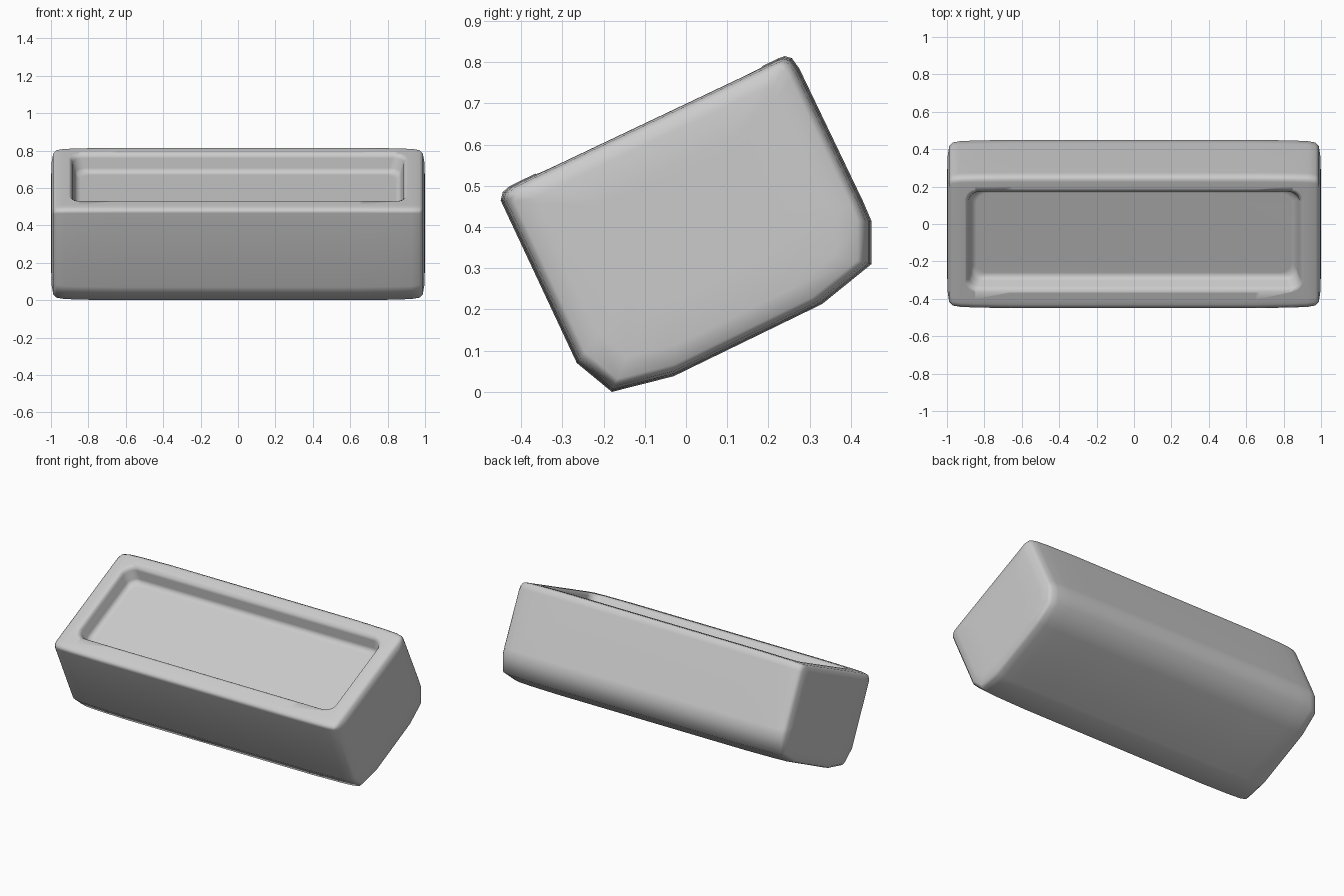
import bpy, bmesh, math
from mathutils import Vector, Matrix

if "Cube" in bpy.data.objects:
    bpy.data.objects.remove(bpy.data.objects["Cube"])


def loft(name, rings):
    """Skin a list of equal-length point rings and cap both ends."""
    bm = bmesh.new()
    rows = [[bm.verts.new(p) for p in ring] for ring in rings]
    n = len(rows[0])
    for a, b in zip(rows, rows[1:]):
        for i in range(n):
            j = (i + 1) % n
            bm.faces.new((a[i], a[j], b[j], b[i]))
    bm.faces.new(rows[0])
    bm.faces.new(rows[-1])
    bmesh.ops.recalc_face_normals(bm, faces=bm.faces)
    for f in bm.faces:
        f.smooth = True
    me = bpy.data.meshes.new(name)
    bm.to_mesh(me)
    bm.free()
    ob = bpy.data.objects.new(name, me)
    bpy.context.collection.objects.link(ob)
    return ob


def rounded_rect(hx, hy, r, z, steps=6):
    pts = []
    for k, (sx, sy) in enumerate([(1, 1), (-1, 1), (-1, -1), (1, -1)]):
        for i in range(steps + 1):
            a = math.pi / 2 * (k + i / steps)
            pts.append(Vector((sx * (hx - r) + r * math.cos(a),
                               sy * (hy - r) + r * math.sin(a), z)))
    return pts


# tilted block: side outline (y, z) lofted along x with softly bulging ends
outline = [(-0.45, 0.465), (-0.445, 0.485), (-0.43, 0.498), (-0.405, 0.511),
           (0.20, 0.798), (0.225, 0.81), (0.24, 0.815), (0.257, 0.81),
           (0.275, 0.785), (0.43, 0.462), (0.45, 0.415), (0.45, 0.31),
           (0.33, 0.213), (-0.03, 0.038), (-0.18, 0.0), (-0.265, 0.07)]
half = [(1.0, 0.5), (0.997, 0.8), (0.988, 0.925), (0.97, 0.968),
        (0.93, 0.984), (0.85, 0.992), (0.65, 1.0)]
stations = [(-x, s) for x, s in half] + half[::-1]
body = loft("tray_body", [[(x, y * s, 0.42 + (z - 0.42) * s) for y, z in outline]
                          for x, s in stations])

# recess cutter: rounded lip, steep wall and rounded floor edge
tilt = Matrix.Translation((0, -0.09, 0.66)) @ Matrix.Rotation(math.atan(0.474), 4, 'X')
levels = [(0.06, 0.318), (0.0, 0.305), (-0.008, 0.29), (-0.022, 0.28),
          (-0.075, 0.268), (-0.092, 0.257), (-0.10, 0.235)]
cutter = loft("recess_cutter", [[tilt @ p for p in rounded_rect(hy + 0.605, hy, 0.06, n)]
                                for n, hy in levels])
cutter.hide_render = True
cutter.hide_viewport = True

cut = body.modifiers.new("recess", 'BOOLEAN')
cut.operation = 'DIFFERENCE'
cut.solver = 'EXACT'
cut.object = cutter
body.modifiers.new("even_shading", 'WEIGHTED_NORMAL')
